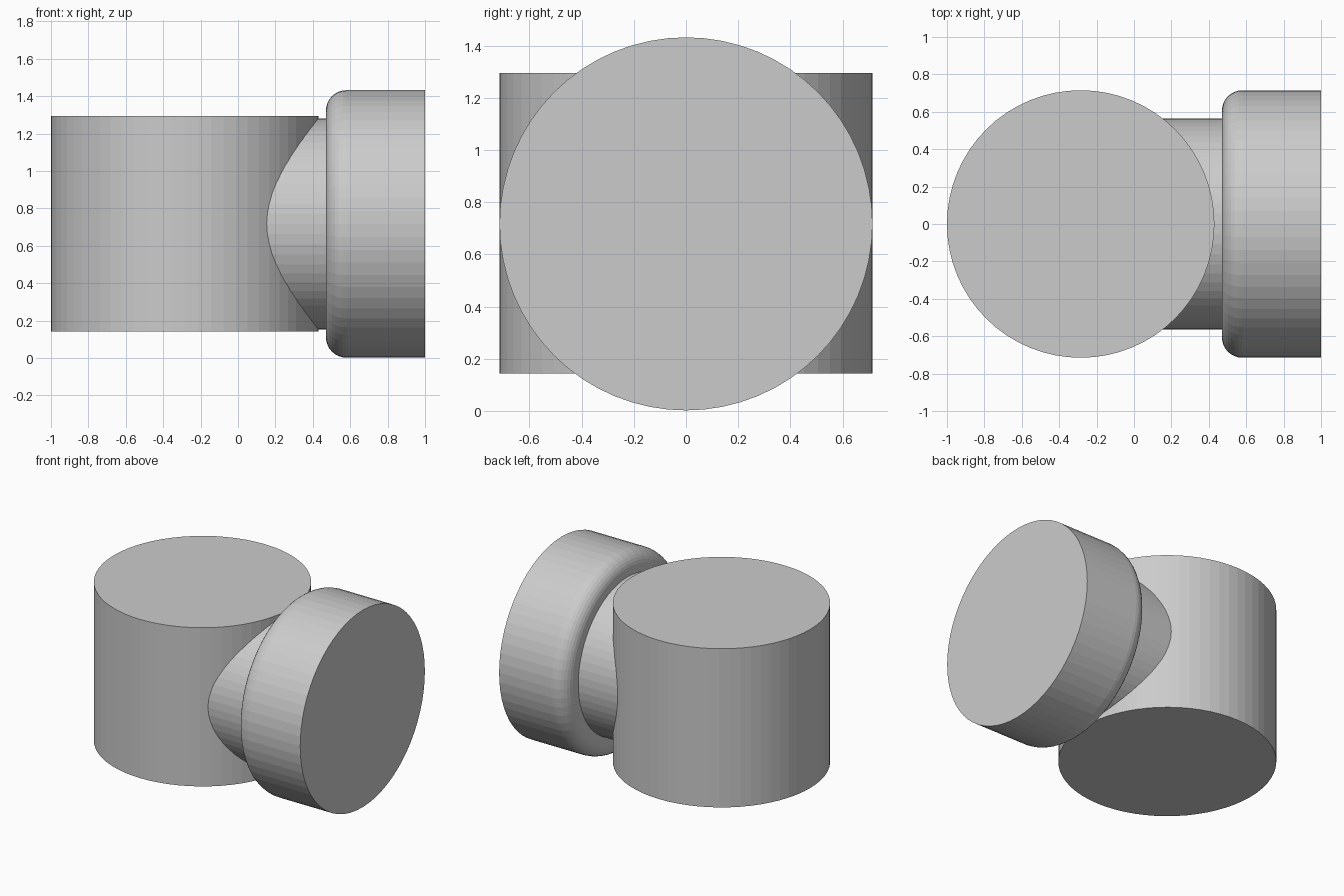
import bpy, bmesh
from math import sin, cos, pi

if "Cube" in bpy.data.objects:
    bpy.data.objects.remove(bpy.data.objects["Cube"])

SIDES = 64
R = 0.715          # radius of drum and flange
MID = 0.717        # height of the horizontal axis


def revolve(name, profile, place):
    """Closed solid from (axial, radius) rings; place maps (axial, u, v) to xyz."""
    bm = bmesh.new()
    rings = []
    for a, r in profile:
        rings.append([bm.verts.new(place(a, r * cos(2 * pi * i / SIDES),
                                         r * sin(2 * pi * i / SIDES)))
                      for i in range(SIDES)])
    for lo, hi in zip(rings, rings[1:]):
        for i in range(SIDES):
            j = (i + 1) % SIDES
            bm.faces.new((lo[i], lo[j], hi[j], hi[i]))
    bm.faces.new(rings[0][::-1])
    bm.faces.new(rings[-1])
    bmesh.ops.recalc_face_normals(bm, faces=bm.faces)
    mesh = bpy.data.meshes.new(name)
    bm.to_mesh(mesh)
    bm.free()
    ob = bpy.data.objects.new(name, mesh)
    bpy.context.collection.objects.link(ob)
    return ob


# Upright drum
drum = revolve("drum_body", [(0.143, R), (1.295, R)],
               lambda a, u, v: (u - 0.285, v, a))

# Sideways neck with a round-edged flange
F = 0.11
profile = [(-0.2, 0.564), (0.47, 0.564)]
profile += [(0.47 + F * (1 - cos(t)), R - F + F * sin(t))
            for t in (k * pi / 16 for k in range(9))]
profile.append((1.0, R))
neck = revolve("neck_and_flange", profile,
               lambda a, u, v: (a, u, MID + v))

# Join both into one solid
union = drum.modifiers.new("join_neck", 'BOOLEAN')
union.operation = 'UNION'
union.solver = 'EXACT'
union.object = neck
bpy.context.view_layer.objects.active = drum
drum.select_set(True)
bpy.ops.object.modifier_apply(modifier=union.name)
bpy.data.objects.remove(neck)
